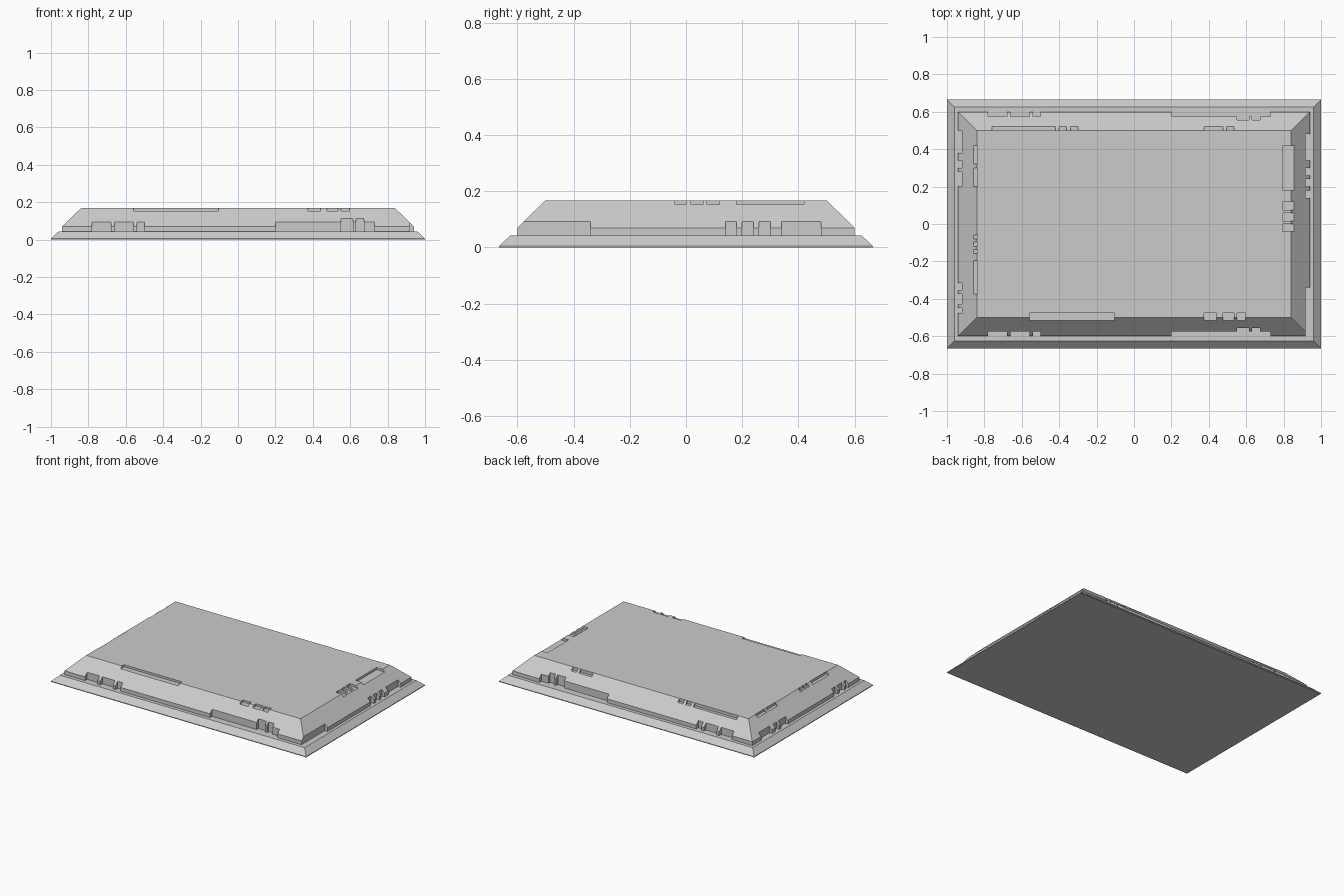
import bpy, bmesh

if "Cube" in bpy.data.objects:
    bpy.data.objects.remove(bpy.data.objects["Cube"])

W, D = 0.94, 0.60          # half sizes of the upper body at its foot
TOP = 0.168                # height of the model


def make_object(name, bm):
    bmesh.ops.recalc_face_normals(bm, faces=bm.faces)
    mesh = bpy.data.meshes.new(name)
    bm.to_mesh(mesh)
    bm.free()
    obj = bpy.data.objects.new(name, mesh)
    bpy.context.collection.objects.link(obj)
    return obj


def loft(name, levels):
    """Stack of centred rectangles (half x, half y, z), capped."""
    bm = bmesh.new()
    rings = [[bm.verts.new((sx * x, sy * y, z))
              for sx, sy in ((-1, -1), (1, -1), (1, 1), (-1, 1))]
             for x, y, z in levels]
    bm.faces.new(rings[0])
    bm.faces.new(rings[-1])
    for a, b in zip(rings, rings[1:]):
        for i in range(4):
            j = (i + 1) % 4
            bm.faces.new((a[i], a[j], b[j], b[i]))
    return make_object(name, bm)


def add_box(bm, lo, hi):
    verts = bmesh.ops.create_cube(bm, size=1)["verts"]
    for v in verts:
        for k in range(3):
            v.co[k] = lo[k] if v.co[k] < 0 else hi[k]


def cut_side(bm, side, spans, wall, floor):
    """Boxes from the wall distance outwards, open to the sky."""
    for a, b in spans:
        sign = 1 if side in ("right", "back") else -1
        n0, n1 = sorted((sign * wall, sign * (wall + 0.3)))
        if side in ("left", "right"):
            add_box(bm, (n0, a, floor), (n1, b, 0.3))
        else:
            add_box(bm, (a, n0, floor), (b, n1, 0.3))


# Base plate with bevelled rim
loft("base_plate", [(1, 0.665, 0), (1, 0.665, 0.005), (0.96, 0.625, 0.043)])

# Sloped upper body
body = loft("upper_body", [(W, D, 0.03), (W, D, 0.07), (0.84, 0.50, TOP)])

cut = bmesh.new()

# Notches along the foot of the body; front and back match
for side in ("front", "back"):
    cut_side(cut, side, [(-0.78, -0.68), (-0.66, -0.56), (-0.54, -0.50),
                         (0.20, 0.55), (0.615, 0.63), (0.675, 0.73)],
             D - 0.024, 0.0)
    cut_side(cut, side, [(0.55, 0.615), (0.63, 0.675)], D - 0.043, -0.01)
cut_side(cut, "right", [(-0.70, -0.34), (0.14, 0.18), (0.20, 0.24),
                        (0.26, 0.30), (0.34, 0.48)], W - 0.022, 0.01)
cut_side(cut, "left", [(0.38, 0.50), (0.30, 0.34), (0.20, 0.28),
                       (-0.355, -0.315), (-0.43, -0.375), (-0.475, -0.45)],
         W - 0.021, 0.01)

# Recesses along the upper edge
cut_side(cut, "front", [(-0.56, -0.105), (0.375, 0.44), (0.475, 0.535),
                        (0.55, 0.595)], 0.477, 0.153)
cut_side(cut, "right", [(0.18, 0.42), (0.075, 0.12), (0.017, 0.06),
                        (-0.04, 0.0)], 0.793, 0.152)
cut_side(cut, "back", [(-0.76, -0.42), (-0.40, -0.36), (-0.34, -0.30),
                       (0.375, 0.475), (0.495, 0.535)], 0.499, 0.147)
cut_side(cut, "left", [(0.32, 0.42), (0.20, 0.30), (-0.08, -0.058),
                       (-0.12, -0.097), (-0.157, -0.135), (-0.375, -0.195)],
         0.836, 0.150)

# Subtract all notches from the body
cutter = make_object("notch_cutter", cut)
cutter.hide_render = True
mod = body.modifiers.new("notches", 'BOOLEAN')
mod.operation = 'DIFFERENCE'
mod.solver = 'EXACT'
mod.use_self = True
mod.object = cutter
bpy.context.view_layer.objects.active = body
body.select_set(True)
bpy.ops.object.modifier_apply(modifier=mod.name)
bpy.data.objects.remove(cutter, do_unlink=True)
